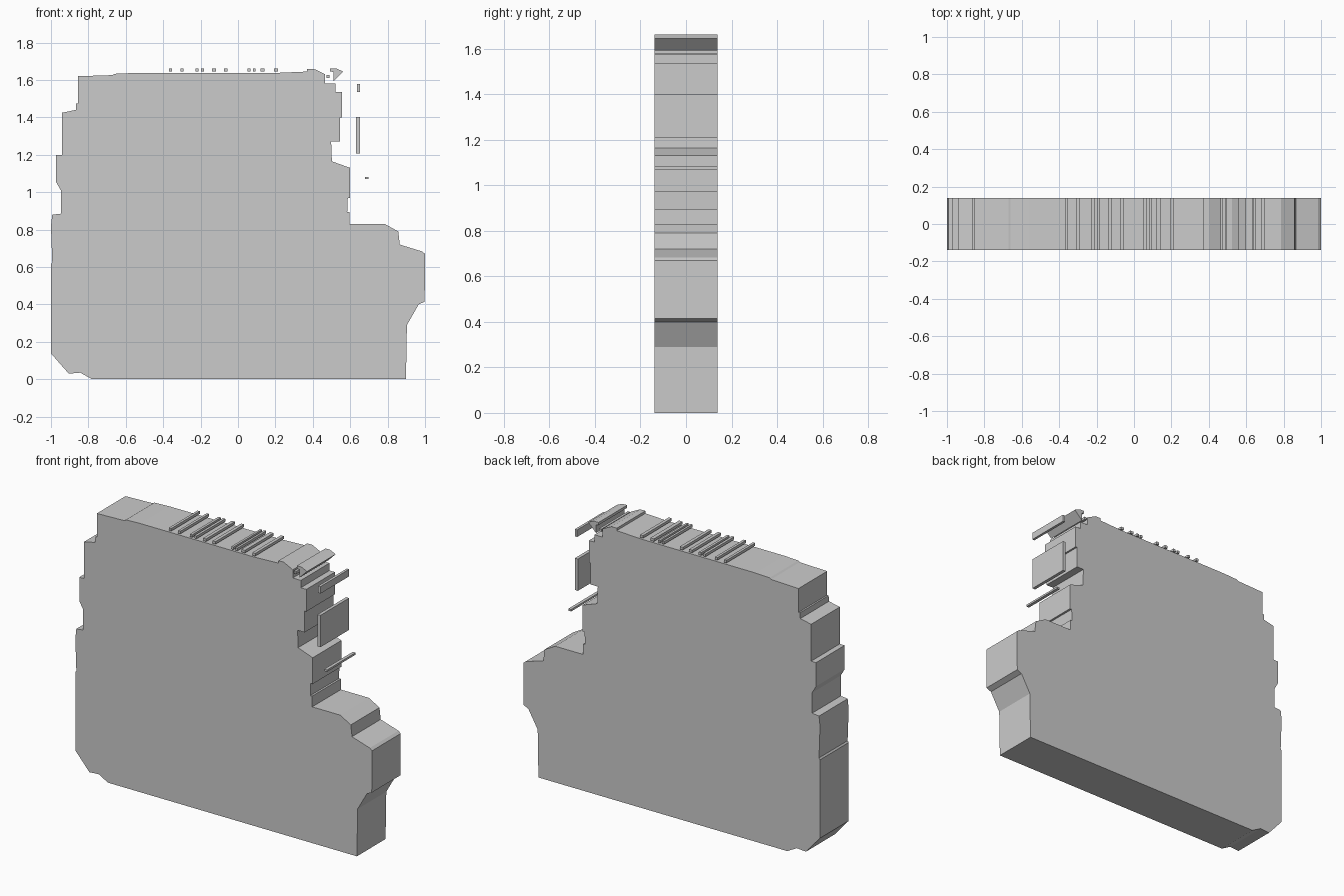
import bpy, bmesh

HALF = 0.138  # half thickness of the slab


def extrude(name, pts):
    """Extrude an x/z outline through the thickness along y."""
    bm = bmesh.new()
    face = bm.faces.new([bm.verts.new((x, -HALF, z)) for x, z in pts])
    res = bmesh.ops.extrude_face_region(bm, geom=[face])
    moved = [g for g in res["geom"] if isinstance(g, bmesh.types.BMVert)]
    bmesh.ops.translate(bm, verts=moved, vec=(0, 2 * HALF, 0))
    bmesh.ops.recalc_face_normals(bm, faces=bm.faces)
    mesh = bpy.data.meshes.new(name)
    bm.to_mesh(mesh)
    bm.free()
    obj = bpy.data.objects.new(name, mesh)
    bpy.context.collection.objects.link(obj)
    return obj


def bar(name, x0, x1, z0, z1):
    return extrude(name, [(x0, z0), (x1, z0), (x1, z1), (x0, z1)])


# Main slab, counter-clockwise from the bottom left
extrude("main_slab", [
    # base and lower right bulge
    (-0.78, 0), (0.898, 0), (0.903, 0.29), (0.966, 0.40), (0.998, 0.415),
    (1.0, 0.67), (0.985, 0.683), (0.865, 0.72), (0.857, 0.79), (0.785, 0.83),
    # stepped right edge
    (0.597, 0.83), (0.596, 0.895), (0.584, 0.895), (0.587, 0.97), (0.60, 0.97),
    (0.60, 1.13), (0.502, 1.165), (0.498, 1.27), (0.546, 1.27), (0.546, 1.40),
    (0.557, 1.40), (0.557, 1.535), (0.52, 1.535), (0.52, 1.58), (0.466, 1.58),
    # top edge
    (0.466, 1.63), (0.405, 1.66), (0.37, 1.66), (0.37, 1.645), (0.21, 1.638),
    (-0.565, 1.637), (-0.66, 1.633), (-0.67, 1.626), (-0.855, 1.62),
    # stepped left edge
    (-0.855, 1.475), (-0.865, 1.475), (-0.867, 1.44), (-0.94, 1.425),
    (-0.94, 1.20), (-0.973, 1.20), (-0.973, 1.055), (-0.947, 1.01),
    (-0.947, 0.885), (-0.993, 0.88), (-1.0, 0.82), (-0.993, 0.625),
    (-1.0, 0.615), (-1.0, 0.138), (-0.905, 0.03), (-0.843, 0.035),
])

# Row of thin ribs above the top edge: (centre x, width)
ribs = [(-0.362, 0.016), (-0.30, 0.016), (-0.22, 0.016), (-0.19, 0.016),
        (-0.128, 0.02), (-0.065, 0.02), (0.059, 0.014), (0.086, 0.014),
        (0.131, 0.024), (0.203, 0.02)]
for x, w in ribs:
    bar("top_rib", x - w / 2, x + w / 2, 1.646, 1.662)

# Detached strips beside the right edge
bar("upper_side_strip", 0.637, 0.653, 1.535, 1.578)
bar("tall_side_strip", 0.632, 0.652, 1.208, 1.402)
bar("lower_side_strip", 0.678, 0.697, 1.07, 1.082)
bar("corner_strip", 0.474, 0.489, 1.61, 1.626)

# Wedge at the top right corner
extrude("corner_wedge", [(0.51, 1.593), (0.562, 1.645), (0.525, 1.662),
                         (0.493, 1.662), (0.493, 1.646), (0.51, 1.642)])
